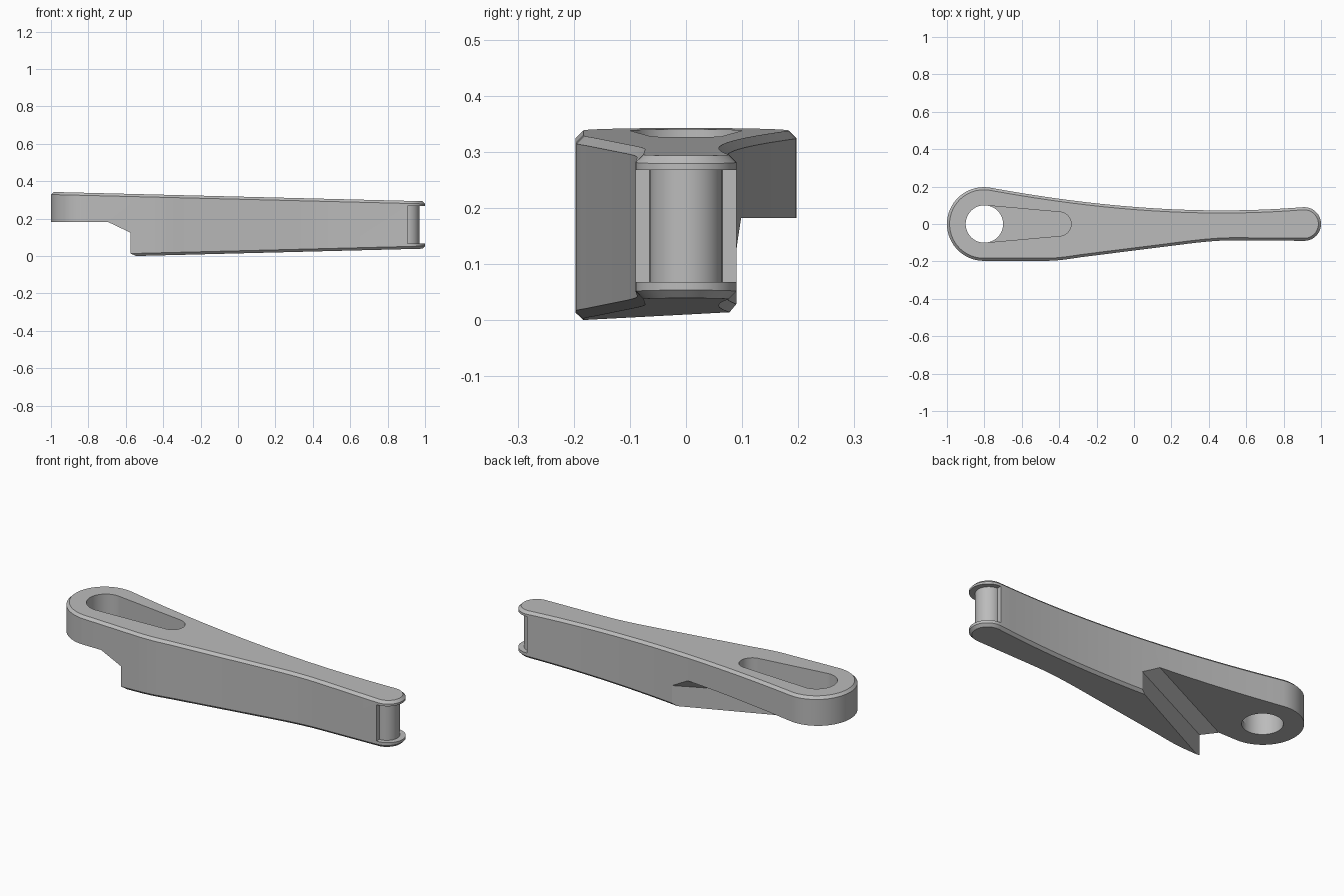
import bpy, bmesh, math
from mathutils import Vector
from mathutils.geometry import interpolate_bezier

cube = bpy.data.objects.get("Cube")
if cube:
    bpy.data.objects.remove(cube)

grey = bpy.data.materials.new("satin grey")
grey.use_nodes = True
COLOUR = (0.5, 0.5, 0.5, 1)
grey.diffuse_color = COLOUR
grey.node_tree.nodes["Principled BSDF"].inputs["Base Color"].default_value = COLOUR


def arc(cx, r, start, end, n):
    """Points on an arc centred on the x axis, angles in degrees."""
    angles = [math.radians(start + (end - start) * i / n) for i in range(n + 1)]
    return [Vector((cx + r * math.cos(a), r * math.sin(a))) for a in angles]


def bezier(a, b, c, d, n):
    pts = interpolate_bezier(*[Vector((*p, 0)) for p in (a, b, c, d)], n)
    return [p.to_2d() for p in pts]


def loft(name, rings):
    """Closed solid through rings of equal point count."""
    bm = bmesh.new()
    rows = [[bm.verts.new(p) for p in ring] for ring in rings]
    n = len(rows[0])
    for low, high in zip(rows, rows[1:]):
        for i in range(n):
            j = (i + 1) % n
            bm.faces.new((low[i], low[j], high[j], high[i]))
    bm.faces.new(rows[0][::-1])
    bm.faces.new(rows[-1])
    bmesh.ops.recalc_face_normals(bm, faces=bm.faces)
    mesh = bpy.data.meshes.new(name)
    bm.to_mesh(mesh)
    bm.free()
    mesh.materials.append(grey)
    obj = bpy.data.objects.new(name, mesh)
    bpy.context.collection.objects.link(obj)
    return obj


def prism(name, outline, z0, z1):
    return loft(name, [[(p[0], p[1], z) for p in outline] for z in (z0, z1)])


def activate(obj):
    bpy.ops.object.select_all(action='DESELECT')
    obj.select_set(True)
    bpy.context.view_layer.objects.active = obj


def cut(obj, cutter):
    cutter.hide_render = True
    activate(obj)
    mod = obj.modifiers.new("cut", 'BOOLEAN')
    mod.operation = 'DIFFERENCE'
    mod.solver = 'EXACT'
    mod.object = cutter
    bpy.ops.object.modifier_apply(modifier=mod.name)
    bpy.data.objects.remove(cutter)


def inset(outline, d):
    """Move a counter-clockwise outline inwards."""
    result = []
    for i, p in enumerate(outline):
        t = (outline[(i + 1) % len(outline)] - outline[i - 1]).normalized()
        result.append(p + d * Vector((-t.y, t.x)))
    return result


def top(x):
    return 0.318 - 0.025 * x


def bottom(x):
    return 0.0255 * (x + 0.56)


# Lever outline, counter-clockwise: eye, front edge, tip, back edge
outline = arc(-0.803, 0.197, 79.5, 270, 32)
outline += bezier((-0.48, -0.197), (-0.4, -0.197), (-0.35, -0.187), (-0.28, -0.177), 8)
outline += bezier((0.3, -0.104), (0.4, -0.092), (0.47, -0.087), (0.55, -0.087), 8)
outline += arc(0.91, 0.09, -90, 94, 24)
outline += bezier((0.903, 0.09), (0.35, 0.045), (-0.2, 0.09), (-0.767, 0.194), 28)[1:-1]

# Lever body with chamfered, gently tapering top and bottom
c = 0.014
small = inset(outline, c)
lever = loft("lever_body", [
    [(p.x, p.y, bottom(p.x)) for p in small],
    [(p.x, p.y, bottom(p.x) + c) for p in outline],
    [(p.x, p.y, top(p.x) - c) for p in outline],
    [(p.x, p.y, top(p.x)) for p in small]])

# Diagonal undercut below the eye
profile = [(-0.57, -0.2), (-0.57, 0.125), (-0.69, 0.182), (-3, 0.182), (-3, -0.2)]
cut(lever, loft("undercut", [
    [(x + (y + 0.195) / 0.48, y, z) for x, z in profile] for y in (-0.6, 0.9)]))

# Eye hole and the tapered pocket running out of it
cut(lever, prism("eye_hole", arc(-0.8, 0.1, 0, 360, 48)[:-1], -0.2, 0.6))
pocket = arc(-0.4, 0.064, -85, 85, 20)
pocket += arc(-0.8, 0.0995, 85, 275, 1)
cut(lever, prism("pocket", pocket, 0.22, 0.6))

# Fork gap at the tip
gap = [(0.905, -0.3), (1.2, -0.3), (1.2, 0.3), (0.905, 0.3)]
cut(lever, prism("fork_gap", gap, 0.068, 0.268))

# Pin between the fork plates
pin = prism("tip_pin", arc(0.905, 0.065, 0, 360, 40)[:-1], 0.06, 0.276)

for obj in (lever, pin):
    activate(obj)
    bpy.ops.object.shade_smooth_by_angle(angle=math.radians(30))
